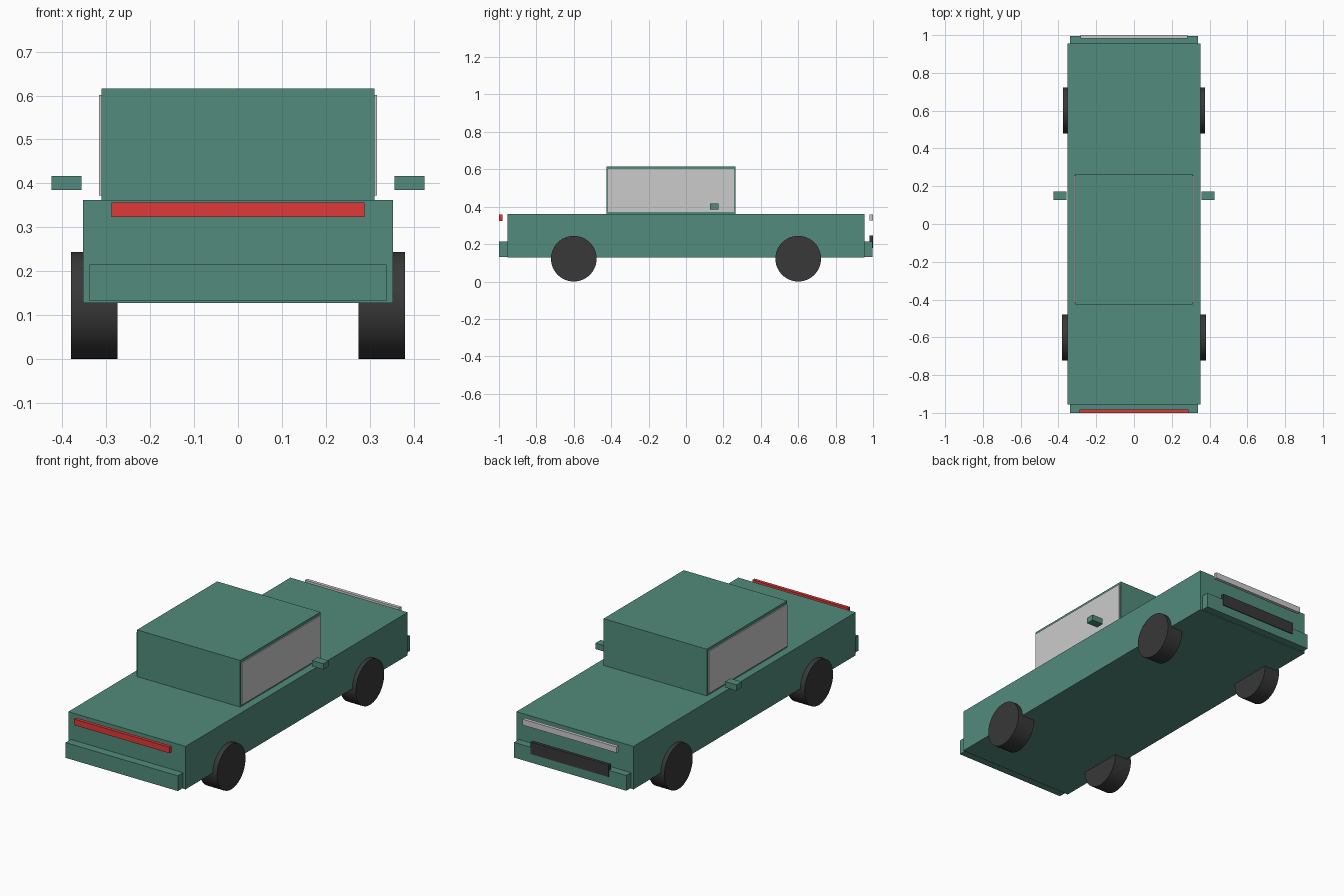
import bpy, math

if "Cube" in bpy.data.objects:
    bpy.data.objects.remove(bpy.data.objects["Cube"])


def material(name, rgb):
    m = bpy.data.materials.new(name)
    m.diffuse_color = (*rgb, 1)
    m.use_nodes = True
    m.node_tree.nodes["Principled BSDF"].inputs["Base Color"].default_value = m.diffuse_color
    return m


green = material("green_paint", (0.085, 0.26, 0.20))
red = material("red_lens", (0.75, 0.04, 0.04))
dark = material("dark_rubber", (0.04, 0.04, 0.04))


def box(name, x, y, z, mat=None):
    """Box from (min, max) pairs along each axis."""
    spans = (x, y, z)
    bpy.ops.mesh.primitive_cube_add(size=1, location=[(a + b) / 2 for a, b in spans])
    o = bpy.context.object
    o.name = name
    o.scale = [b - a for a, b in spans]
    bpy.ops.object.transform_apply(location=False, rotation=False, scale=True)
    if mat:
        o.data.materials.append(mat)
    return o


def wheel(name, x0, x1, y):
    r = 0.122
    bpy.ops.mesh.primitive_cylinder_add(
        vertices=48, radius=r, depth=abs(x1 - x0),
        location=((x0 + x1) / 2, y, r), rotation=(0, math.pi / 2, 0))
    o = bpy.context.object
    o.name = name
    o.data.materials.append(dark)
    bpy.ops.object.shade_smooth_by_angle()


# body and cabin
box("body", (-0.353, 0.353), (-0.955, 0.955), (0.128, 0.362), green)
box("cabin", (-0.311, 0.311), (-0.425, 0.265), (0.362, 0.616), green)

# bumpers at both ends
box("red_end_bumper", (-0.338, 0.338), (-1.0, -0.955), (0.132, 0.215), green)
box("grille_end_bumper", (-0.338, 0.338), (0.955, 0.996), (0.132, 0.215), green)

# light bars and grille
box("red_light_bar", (-0.288, 0.288), (-1.0, -0.982), (0.324, 0.357), red)
box("white_light_bar", (-0.283, 0.283), (0.982, 1.0), (0.325, 0.357))
box("grille", (-0.235, 0.235), (0.982, 1.0), (0.18, 0.246), dark)

# side windows, mirrors and wheels on both sides
for side, s in (("left", -1), ("right", 1)):
    def span(a, b):
        return tuple(sorted((s * a, s * b)))
    box(f"{side}_window", span(0.309, 0.317), (-0.418, 0.256), (0.372, 0.601))
    box(f"{side}_mirror", span(0.357, 0.425), (0.128, 0.173), (0.385, 0.417), green)
    wheel(f"{side}_wheel_near", s * 0.275, s * 0.38, -0.6)
    wheel(f"{side}_wheel_far", s * 0.28, s * 0.375, 0.6)
